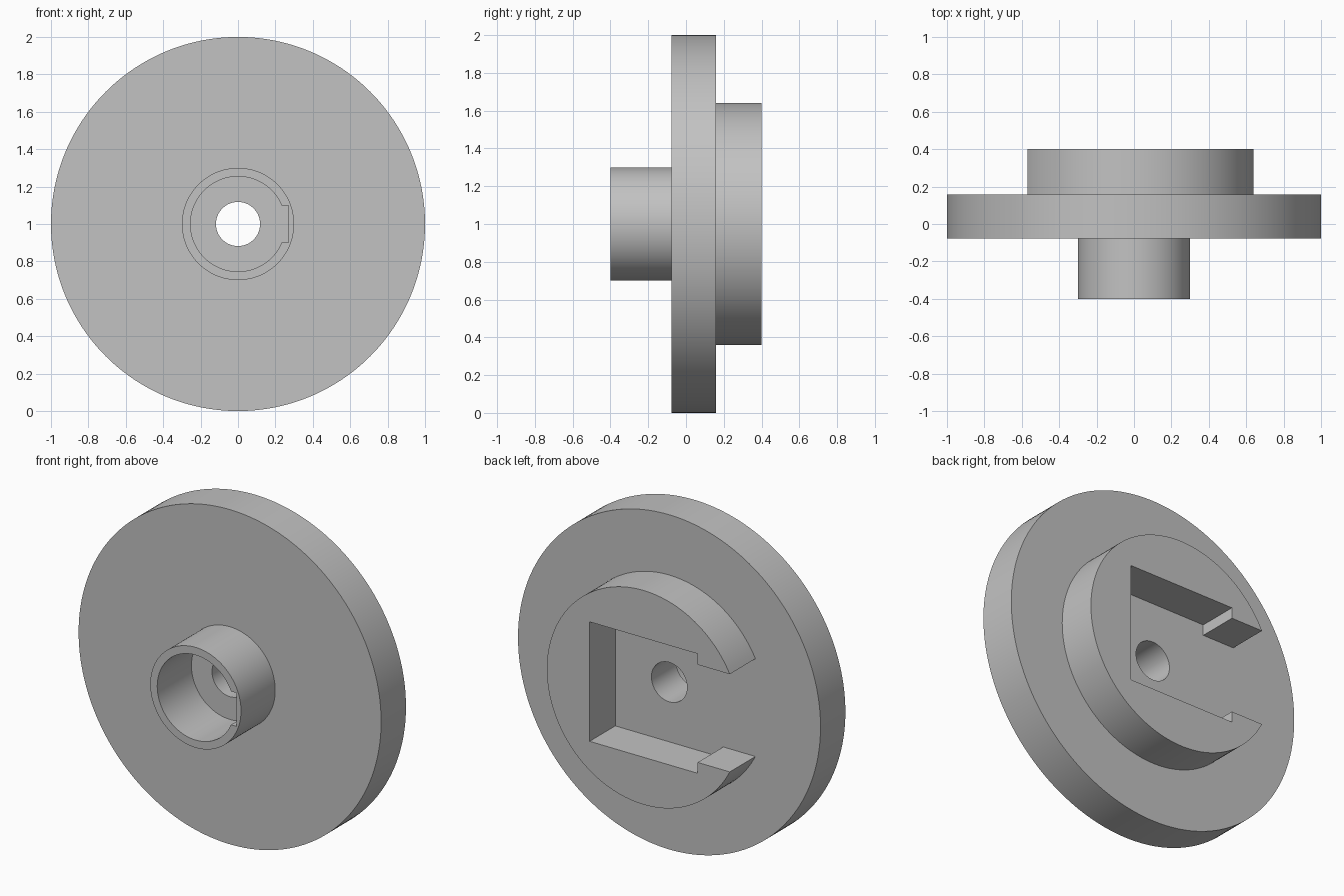
import bpy, bmesh
from math import pi, sin, cos, asin, radians

if "Cube" in bpy.data.objects:
    bpy.data.objects.remove(bpy.data.objects["Cube"], do_unlink=True)

grey = bpy.data.materials.new("plain grey")
grey.use_nodes = True
colour = (0.54, 0.54, 0.54, 1)
grey.diffuse_color = colour
grey.node_tree.nodes["Principled BSDF"].inputs["Base Color"].default_value = colour

AXIS_Z = 1.0                      # height of the wheel axis
PLATE_FRONT, PLATE_BACK = -0.077, 0.158
FRONT, BACK = -0.4, 0.4


def arc(radius, start, end, steps):
    """Points from start to end angle, both ends included."""
    turns = [start + (end - start) * i / steps for i in range(steps + 1)]
    return [(radius * cos(a), radius * sin(a)) for a in turns]


def circle(radius, steps=128):
    return arc(radius, 0, 2 * pi, steps)[:-1]


def extrude_profile(name, loops, y_start, y_end):
    """Fill an outline (with optional holes) and extrude it along y."""
    bm = bmesh.new()
    for loop in loops:
        verts = [bm.verts.new((x, y_start, AXIS_Z + z)) for x, z in loop]
        for i, v in enumerate(verts):
            bm.edges.new((verts[i - 1], v))
    bmesh.ops.triangle_fill(bm, edges=bm.edges[:], use_beauty=True)
    moved = bmesh.ops.extrude_face_region(bm, geom=bm.faces[:], use_keep_orig=True)
    top = [g for g in moved["geom"] if isinstance(g, bmesh.types.BMVert)]
    bmesh.ops.translate(bm, verts=top, vec=(0, y_end - y_start, 0))
    bmesh.ops.recalc_face_normals(bm, faces=bm.faces[:])
    mesh = bpy.data.meshes.new(name)
    bm.to_mesh(mesh)
    bm.free()
    mesh.materials.append(grey)
    obj = bpy.data.objects.new(name, mesh)
    bpy.context.collection.objects.link(obj)
    bpy.ops.object.select_all(action="DESELECT")
    obj.select_set(True)
    bpy.context.view_layer.objects.active = obj
    bpy.ops.object.shade_smooth_by_angle(angle=radians(30))
    return obj


# Main disc with the shaft hole
extrude_profile("disc_plate", [circle(1.0, 192), circle(0.118, 64)],
                PLATE_FRONT, PLATE_BACK)

# Front hub: a thin sleeve with a shallow keyway on the +x side
bore, key_half, key_depth = 0.254, 0.1, 0.27
key_angle = asin(key_half / bore)
bore_loop = arc(bore, key_angle, 2 * pi - key_angle, 112)
bore_loop += [(key_depth, -key_half), (key_depth, key_half)]
extrude_profile("front_hub", [circle(0.3), bore_loop], FRONT, PLATE_FRONT)

# Back boss: a C shape around a square pocket, with lips at the -x opening
boss, pocket, lip = 0.64, 0.357, 0.292
mouth = pi - asin(lip / boss)
boss_loop = arc(boss, -mouth, mouth, 128)
boss_loop += [(-pocket, lip), (-pocket, pocket), (pocket, pocket),
              (pocket, -pocket), (-pocket, -pocket), (-pocket, -lip)]
extrude_profile("back_boss", [boss_loop], PLATE_BACK, BACK)
